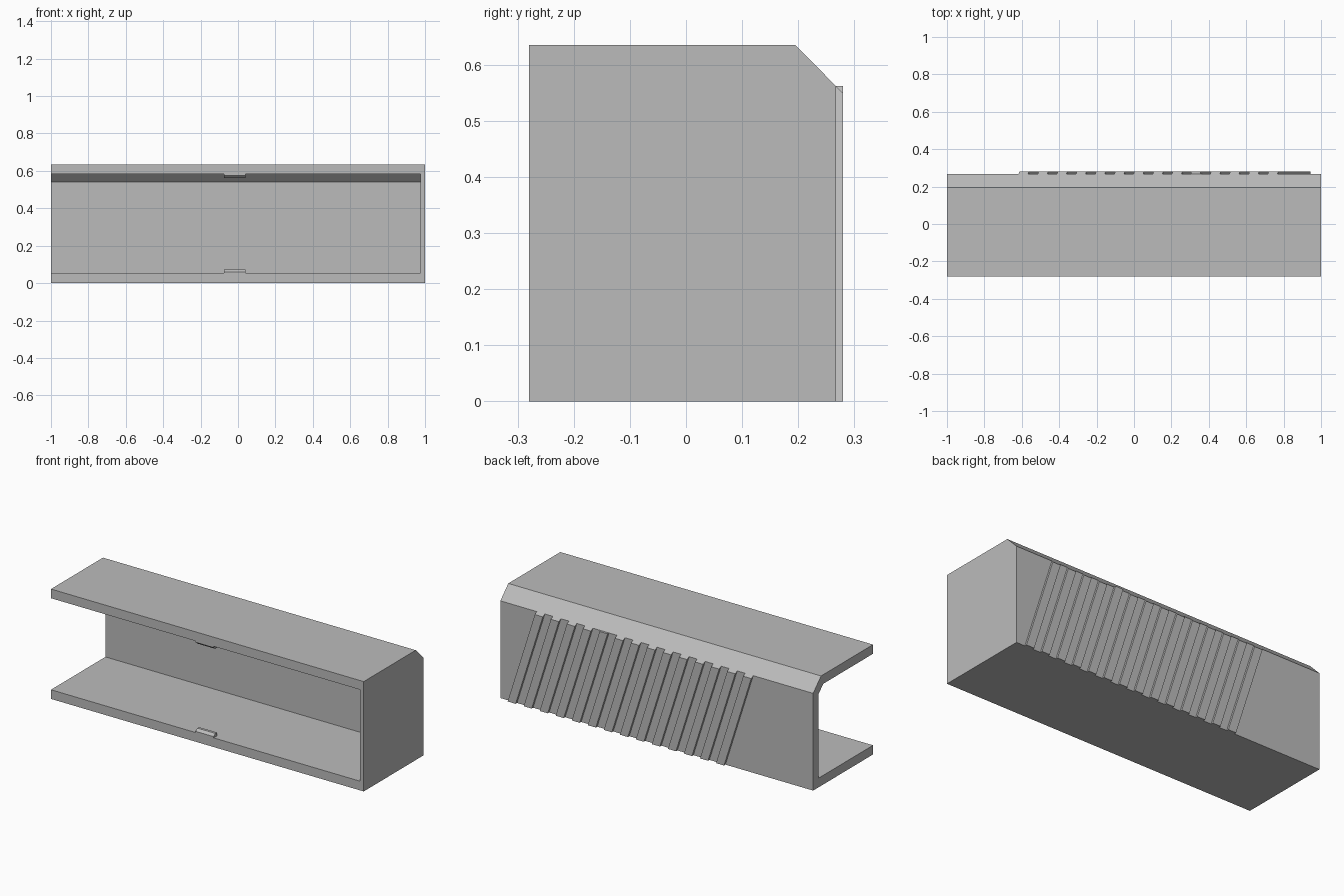
import bpy
import bmesh

default_cube = bpy.data.objects.get("Cube")
if default_cube:
    bpy.data.objects.remove(default_cube, do_unlink=True)

# Single plain grey
grey = bpy.data.materials.new("plain_grey")
grey.use_nodes = True
colour = (0.5, 0.5, 0.5, 1)
grey.diffuse_color = colour
grey.node_tree.nodes["Principled BSDF"].inputs["Base Color"].default_value = colour


def finish(bm, name):
    bmesh.ops.recalc_face_normals(bm, faces=bm.faces)
    mesh = bpy.data.meshes.new(name)
    bm.to_mesh(mesh)
    bm.free()
    mesh.materials.append(grey)
    obj = bpy.data.objects.new(name, mesh)
    bpy.context.collection.objects.link(obj)
    return obj


def prism(name, profile, x0, x1, lean=0.0):
    """Extrude a (y, z) profile along x; lean shifts x towards the bottom."""
    top = max(z for y, z in profile)
    bm = bmesh.new()
    a, b = [[bm.verts.new((x + lean * (1 - z / top), y, z)) for y, z in profile]
            for x in (x0, x1)]
    bm.faces.new(a)
    bm.faces.new(b)
    for i in range(len(a)):
        j = (i + 1) % len(a)
        bm.faces.new((a[i], a[j], b[j], b[i]))
    return finish(bm, name)


# Shell: open at the front and at one end, chamfered along the upper back edge
FRONT, BACK, RIDGE = -0.28, 0.267, 0.562
outer = [(FRONT, 0), (BACK, 0), (BACK, RIDGE), (0.195, 0.635), (FRONT, 0.635)]
inner = [(FRONT, 0.053), (0.217, 0.053), (0.217, 0.54), (0.174, 0.582), (FRONT, 0.582)]

bm = bmesh.new()


def section(profile, x):
    return [bm.verts.new((x, y, z)) for y, z in profile]


out_open, out_end = section(outer, -1), section(outer, 1)
in_open, in_end = section(inner, -1), section(inner, 0.975)
for i in range(4):
    for p, q in ((out_open, out_end), (in_open, in_end), (out_open, in_open)):
        bm.faces.new((p[i], p[i + 1], q[i + 1], q[i]))
bm.faces.new(out_end)
bm.faces.new(in_end)
# Front rim in the shape of a C
bm.faces.new((out_open[0], out_end[0], out_end[4], out_open[4],
              in_open[4], in_end[4], in_end[0], in_open[0]))
finish(bm, "shell")

# Small wedge catches on the floor and under the roof, near the open front
catch = [(FRONT, 0.053), (FRONT, 0.06), (FRONT + 0.015, 0.073),
         (FRONT + 0.03, 0.073), (FRONT + 0.03, 0.053)]
prism("floor_catch", catch, -0.075, 0.04)
prism("roof_catch", [(y, 0.635 - z) for y, z in catch], -0.075, 0.04)

# Leaning ribs across the back, with tops following the chamfer
RIB_FACE = 0.28
for i in range(14):
    flat_top = i == 9
    face_top = RIDGE if flat_top else RIDGE - (RIB_FACE - BACK)
    rib = [(BACK, 0), (RIB_FACE, 0), (RIB_FACE, face_top), (BACK, RIDGE)]
    left = -0.617 + 0.1025 * i
    prism(f"back_rib_{i + 1}", rib, left, left + 0.051, lean=0.178)
